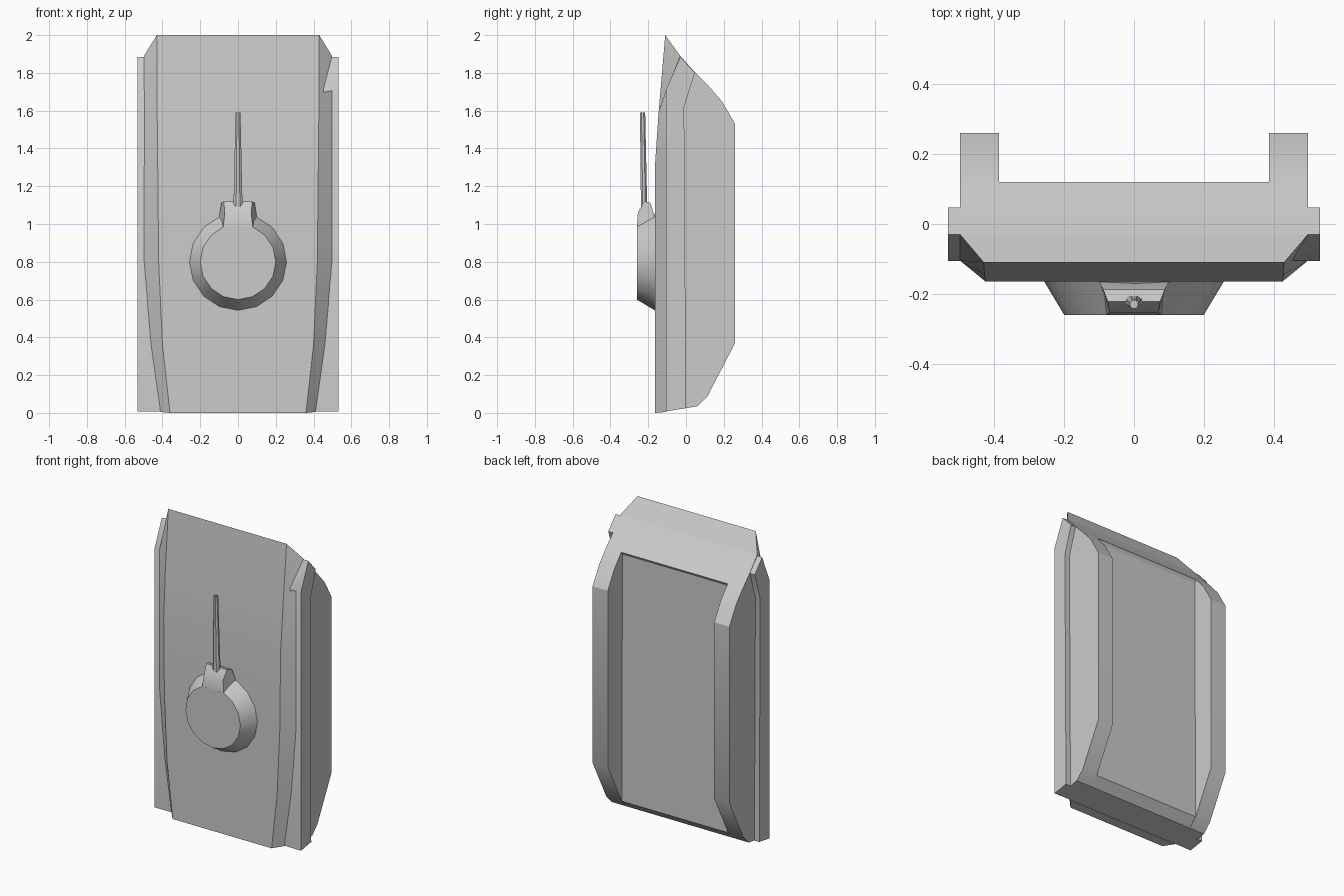
import bpy, bmesh, math

if "Cube" in bpy.data.objects:
    bpy.data.objects.remove(bpy.data.objects["Cube"])


def make(name, verts, faces, smooth=20):
    me = bpy.data.meshes.new(name)
    me.from_pydata(verts, [], faces)
    bm = bmesh.new()
    bm.from_mesh(me)
    bmesh.ops.recalc_face_normals(bm, faces=bm.faces)
    bm.to_mesh(me)
    bm.free()
    ob = bpy.data.objects.new(name, me)
    bpy.context.collection.objects.link(ob)
    if smooth:
        bpy.ops.object.select_all(action='DESELECT')
        ob.select_set(True)
        bpy.context.view_layer.objects.active = ob
        bpy.ops.object.shade_smooth_by_angle(angle=math.radians(smooth))
    return ob


def loft(name, rings, caps=(True, True), smooth=20):
    n = len(rings[0])
    verts = [p for r in rings for p in r]
    faces = [(k * n + i, k * n + (i + 1) % n, (k + 1) * n + (i + 1) % n, (k + 1) * n + i)
             for k in range(len(rings) - 1) for i in range(n)]
    if caps[0]:
        faces.append(tuple(range(n)))
    if caps[1]:
        faces.append(tuple(range(len(verts) - n, len(verts))))
    return make(name, verts, faces, smooth)


def prism(name, profile, x0, x1):
    return loft(name, [[(x, y, z) for y, z in profile] for x in (x0, x1)], smooth=28)


# upper hull: (deck half width, y, z), (edge half width, y, z)
stations = [
    ((.36, -.165, .0), (.41, -.105, .005)),
    ((.40, -.165, .36), (.46, -.105, .36)),
    ((.42, -.165, .80), (.498, -.105, .80)),
    ((.425, -.165, 1.30), (.498, -.105, 1.30)),
    ((.428, -.145, 1.59), (.498, -.105, 1.71)),
    ((.43, -.11, 2.0), (.498, -.03, 1.89)),
]
loft("upper_hull", [[(-a[0], a[1], a[2]), a, b, (-b[0], b[1], b[2])]
                    for a, b in stations])

# lower hull with nose plate and belly; nose and tail wedges close the upper hull
prism("lower_hull", [(-.105, .008), (-.105, 1.71), (-.03, 1.89), (.05, 1.80), (.12, 1.73),
                     (.108, 1.71), (.113, .09), (.06, .035)], -.495, .495)

# tracks and side skirts
track = [(-.1, .009), (-.1, 1.70), (-.03, 1.888), (.05, 1.80), (.12, 1.73), (.19, 1.65),
         (.26, 1.53), (.26, .37), (.115, .09), (.06, .035)]
skirt = [(-.106, .008), (-.106, 1.71), (-.03, 1.885), (.047, 1.80), (-.01, 1.62), (0, .025)]
for side, s in (("left", -1), ("right", 1)):
    prism(side + "_track", track, s * .387, s * .498)
    prism(side + "_skirt", skirt, s * .48, s * .533)


# turret: sixteen-sided tapered drum
def circle(r, n, y, cz):
    return [(r * math.sin(2 * math.pi * i / n), y, cz + r * math.cos(2 * math.pi * i / n))
            for i in range(n)]


top = circle(.2, 16, -.26, .8)
top[0] = (0, -.26, .985)
loft("turret", [circle(.26, 16, -.16, .8), top])

# gun mantlet
mantlet = [  # (y, z, half width)
    (-.26, .985, .078), (-.255, 1.06, .07), (-.222, 1.12, .075),
    (-.188, 1.112, .088), (-.165, 1.035, .1), (-.165, .95, .1)]
loft("mantlet", [[(s * w, y, z) for y, z, w in mantlet] for s in (-1, 1)], smooth=28)


# gun barrel, tapered with an open muzzle
def barrel_ring(rx, ry, cy, z):
    return [(rx * math.cos(math.pi * (i + .5) / 4), cy + ry * math.sin(math.pi * (i + .5) / 4), z)
            for i in range(8)]


loft("gun_barrel", [barrel_ring(.026, .018, -.222, 1.09), barrel_ring(.014, .015, -.23, 1.59),
                    barrel_ring(.010, .011, -.23, 1.59), barrel_ring(.010, .011, -.23, 1.52)])
